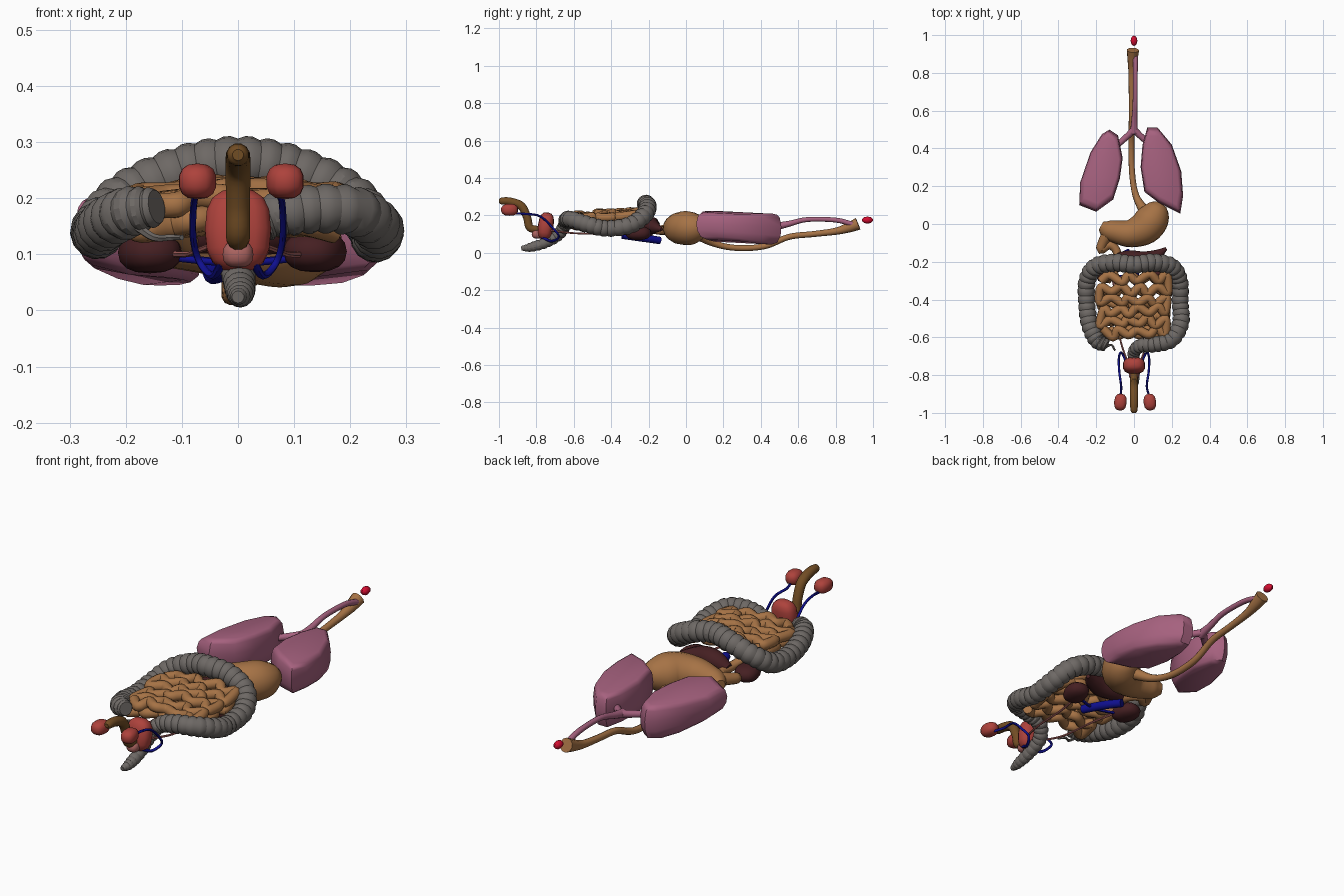
import bpy, bmesh, math, random
from mathutils import Vector, Matrix

cube = bpy.data.objects.get("Cube")
if cube:
    bpy.data.objects.remove(cube, do_unlink=True)


def material(name, r, g, b):
    m = bpy.data.materials.new(name)
    m.use_nodes = True
    m.diffuse_color = (r, g, b, 1)
    node = next(n for n in m.node_tree.nodes if n.type == 'BSDF_PRINCIPLED')
    node.inputs["Base Color"].default_value = (r, g, b, 1)
    return m


PINK = material("lung pink", .38, .12, .21)
TAN = material("gut tan", .38, .17, .06)
GREY = material("colon grey", .155, .14, .13)
RED = material("bladder red", .42, .055, .045)
BROWN = material("dark brown", .17, .075, .018)
MAROON = material("kidney maroon", .06, .014, .016)
BLUE = material("vessel blue", .005, .005, .28)
SCARLET = material("scarlet", .65, .004, .03)
ROSE = material("gland rose", .42, .13, .12)


def finish(name, bm, mat, angle=45):
    bmesh.ops.recalc_face_normals(bm, faces=bm.faces)
    mesh = bpy.data.meshes.new(name)
    bm.to_mesh(mesh)
    bm.free()
    mesh.materials.append(mat)
    ob = bpy.data.objects.new(name, mesh)
    bpy.context.collection.objects.link(ob)
    bpy.ops.object.select_all(action='DESELECT')
    ob.select_set(True)
    bpy.context.view_layer.objects.active = ob
    bpy.ops.object.shade_smooth_by_angle(angle=math.radians(angle))


def spline(pts, steps):
    """Catmull-Rom samples of (x, y, z, radius) points."""
    p = [Vector(q) for q in pts]
    p = [2 * p[0] - p[1]] + p + [2 * p[-1] - p[-2]]
    out = []
    for a, b, c, d in zip(p, p[1:], p[2:], p[3:]):
        for i in range(steps):
            t = i / steps
            out.append((2 * b + (c - a) * t + (2 * a - 5 * b + 4 * c - d) * t * t
                        + (3 * b - a - 3 * c + d) * t ** 3) / 2)
    return out + [p[-2]]


def tube(name, pts, mat, sides=10, steps=5, ridge=0, angle=45):
    """Sweep a ring along a path; ridge pinches every third ring."""
    path = spline(pts, steps)
    bm = bmesh.new()
    rings, side, last = [], None, None
    for i, q in enumerate(path):
        d = (path[min(i + 1, len(path) - 1)] - path[max(i - 1, 0)]).to_3d().normalized()
        if side is None:
            side = d.orthogonal().normalized()
        else:
            side = last.rotation_difference(d) @ side
        last = d
        up = d.cross(side)
        r = q[3] * (1 - ridge * (i % 3 == 0))
        rings.append([bm.verts.new(q.to_3d() + r * (side * math.cos(a) + up * math.sin(a)))
                      for a in (math.tau * k / sides for k in range(sides))])
    for a, b in zip(rings, rings[1:]):
        for k in range(sides):
            n = (k + 1) % sides
            bm.faces.new((a[k], a[n], b[n], b[k]))
    bm.faces.new(rings[0])
    bm.faces.new(rings[-1])
    finish(name, bm, mat, angle)


def blob(name, centre, radii, mat, power=1.0, turn=0, lean=0, segs=14):
    """Ellipsoid; power below one makes it boxier."""
    bm = bmesh.new()
    bmesh.ops.create_uvsphere(bm, u_segments=segs, v_segments=segs // 2 + 1, radius=1)
    for v in bm.verts:
        v.co = Vector([math.copysign(abs(c) ** power, c) * r for c, r in zip(v.co, radii)])
    bm.transform(Matrix.Translation(centre) @ Matrix.Rotation(turn, 4, 'Z')
                 @ Matrix.Rotation(lean, 4, 'X'))
    finish(name, bm, mat)


def lung(name, outline):
    """Stack of inset outlines, thinner at the outer side, leaning down towards the back."""
    bm = bmesh.new()
    mid = sum((Vector(p) for p in outline), Vector((0, 0))) / len(outline)
    rings = []
    for h, s in ((0, .76), (.07, .9), (.3, .98), (.6, 1), (.88, .96), (.97, .9), (1, .8)):
        ring = []
        for p in outline:
            q = mid + (Vector(p) - mid) * s
            thick = .165 * (1 - .4 * (max(abs(q.x) - .17, 0) / .12) ** 1.5)
            ring.append(bm.verts.new((q.x, q.y, .147 + thick * (h - .5) - .05 * (q.y - .05))))
        rings.append(ring)
    n = len(outline)
    for a, b in zip(rings, rings[1:]):
        for k in range(n):
            bm.faces.new((a[k], a[(k + 1) % n], b[(k + 1) % n], b[k]))
    bm.faces.new(rings[0])
    bm.faces.new(rings[-1])
    finish(name, bm, PINK)


# Airway and lungs
lung("right_lung", [(-.13, .50), (-.085, .47), (-.06, .35), (-.075, .24), (-.11, .13),
                    (-.2, .065), (-.29, .1), (-.285, .22), (-.23, .38), (-.17, .475)])
lung("left_lung", [(.07, .51), (.125, .51), (.2, .42), (.25, .28), (.26, .15),
                   (.245, .055), (.135, .11), (.055, .17), (.035, .3), (.045, .42)])
tube("trachea", [(.007, .89, .153, .014), (.007, .8, .175, .013), (.006, .65, .178, .013),
                 (.002, .55, .155, .016), (0, .48, .14, .022)], PINK)
for s, side in ((1, "left"), (-1, "right")):
    tube(side + "_bronchus", [(0, .5, .145, .018), (.03 * s, .47, .14, .017),
                              (.085 * s, .42, .135, .015)], PINK)

# Mouth, gullet and stomach
blob("mouth", (0, .97, .175), (.019, .03, .019), SCARLET, segs=8)
tube("gullet", [(-.006, .92, .155, .033), (-.008, .87, .135, .027), (-.011, .8, .115, .019),
                (-.012, .68, .1, .016), (-.012, .55, .085, .016), (-.014, .42, .035, .016),
                (-.01, .27, .026, .016), (.01, .15, .05, .018), (.06, .06, .1, .03)], TAN)
tube("stomach", [(.145, .105, .135, .03), (.13, .08, .135, .062), (.1, .03, .132, .088),
                 (.055, -.022, .132, .089), (-.02, -.05, .132, .074), (-.09, -.042, .132, .062),
                 (-.14, -.028, .132, .051), (-.175, -.01, .132, .025)], TAN, 16, 4)
tube("duodenum", [(-.13, -.04, .14, .035), (-.16, -.09, .13, .028), (-.175, -.135, .12, .025),
                  (-.13, -.11, .12, .024), (-.09, -.15, .12, .022), (-.1, -.24, .13, .022),
                  (-.14, -.3, .17, .02)], TAN)

# Small intestine: two layers of loosely winding rows
random.seed(4)
for name, base, rows, wave in (("upper_small_intestine", .203, 6, .026),
                               ("lower_small_intestine", .163, 5, .024)):
    coil = []
    for row in range(rows):
        y = -.287 - row * .288 / (rows - 1)
        for k in range(8):
            u = 2 * k / 7 - 1
            x = .17 * u * (1 if row % 2 == 0 else -1) + random.uniform(-.012, .012)
            z = base + .015 * (1 - u * u) + random.uniform(-.008, .008) - .025 * row / rows
            swing = wave * (1 if k % 2 else -1) * random.uniform(.4, 1)
            coil.append((x, y + swing, z, .0235))
    tube(name, coil, TAN, 10, 5)

# Large intestine with pouched rings
tube("colon", [(-.145, -.645, .185, .034), (-.195, -.615, .175, .046), (-.235, -.53, .155, .047),
               (-.25, -.42, .137, .046), (-.248, -.3, .15, .047), (-.2, -.225, .2, .048),
               (-.1, -.205, .245, .049), (0, -.215, .262, .049), (.1, -.205, .245, .049),
               (.195, -.225, .2, .048), (.24, -.3, .148, .047), (.245, -.42, .13, .045),
               (.248, -.52, .15, .046), (.2, -.61, .178, .045), (.11, -.638, .178, .043),
               (.035, -.645, .155, .038), (0, -.68, .1, .034), (.002, -.75, .055, .03),
               (.004, -.83, .03, .025), (0, -.88, .024, .012)],
     GREY, 14, 9, .1, 25)
tube("appendix", [(-.18, -.64, .15, .009), (-.15, -.65, .13, .007), (-.12, -.64, .13, .006),
                  (-.1, -.67, .13, .005)], GREY, 6, 4)

# Kidneys, pancreas and central vessels
blob("right_kidney", (-.157, -.245, .103), (.055, .07, .037), MAROON, .85, .25)
blob("left_kidney", (.137, -.255, .105), (.055, .07, .037), MAROON, .85, -.25)
tube("pancreas", [(-.1, -.18, .125, .025), (-.03, -.185, .145, .046), (.05, -.19, .145, .046),
                  (.12, -.165, .135, .03), (.17, -.13, .125, .009)], MAROON)
tube("main_vessel", [(-.045, -.14, .066, .02), (-.01, -.22, .078, .021),
                     (.025, -.34, .095, .021)], BLUE, 10)
tube("kidney_vessel", [(-.14, -.265, .097, .007), (0, -.285, .085, .007),
                       (.13, -.265, .097, .007)], BLUE, 8)

# Bladder, gland and outlet
blob("bladder", (0, -.75, .143), (.06, .042, .074), RED, .75, 0, -.15)
blob("gland", (0, -.795, .1), (.028, .03, .024), ROSE, .8)
tube("outlet", [(0, -.79, .125, .018), (0, -.835, .135, .022), (0, -.85, .19, .022),
                (0, -.88, .25, .023), (0, -.94, .274, .022), (0, -.985, .277, .019),
                (0, -1, .277, .01)], BROWN, 12)

# Paired glands, ducts and ureters
for s, side, x in ((1, "left", .084), (-1, "right", -.072)):
    blob(side + "_gland", (x, -.943, .23), (.034, .046, .032), RED, .8, .1 * s, 0, 12)
    tube(side + "_duct", [(x, -.92, .21, .006), (.068 * s, -.86, .208, .006),
                          (.078 * s, -.78, .195, .006), (.08 * s, -.71, .13, .006),
                          (.068 * s, -.68, .085, .006), (.045 * s, -.72, .062, .007),
                          (.028 * s, -.77, .085, .008)], BLUE, 8)
    tube(side + "_ureter", [(.115 * s, -.28, .1, .006), (.09 * s, -.42, .1, .005),
                            (.075 * s, -.6, .105, .005), (.035 * s, -.73, .12, .005)], ROSE, 6)
